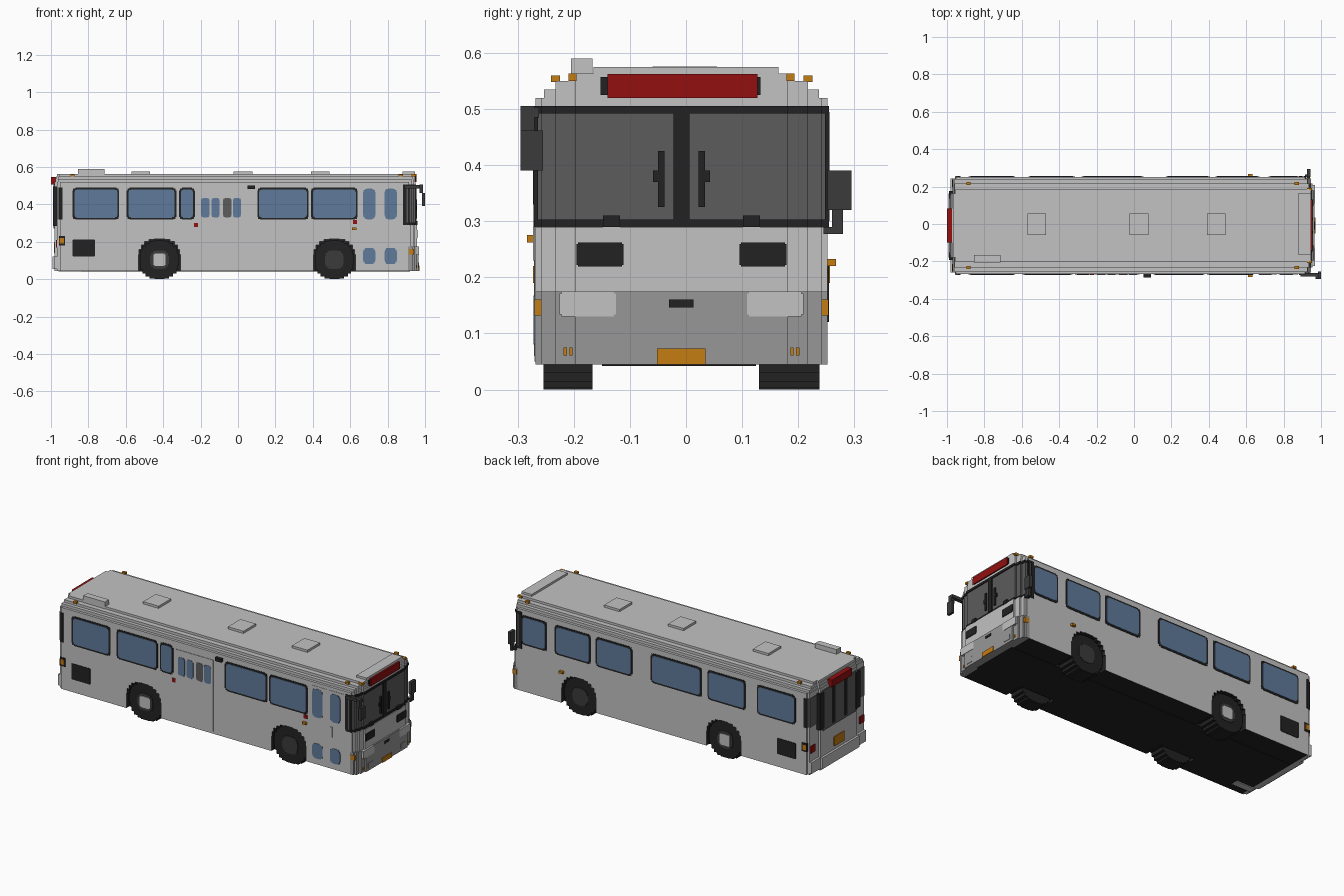
import bpy, bmesh, math

if "Cube" in bpy.data.objects:
    bpy.data.objects.remove(bpy.data.objects["Cube"], do_unlink=True)


def material(name, r, g, b):
    m = bpy.data.materials.new(name)
    m.use_nodes = True
    m.diffuse_color = (r, g, b, 1)
    m.node_tree.nodes["Principled BSDF"].inputs["Base Color"].default_value = (r, g, b, 1)
    return m


BODY = material("light grey paint", .54, .54, .54)
BUMPER = material("bumper grey", .31, .31, .31)
BLACK = material("black rubber", .016, .016, .016)
SCREEN = material("dark windscreen", .107, .107, .107)
MIRROR = material("mirror grey", .043, .043, .043)
GLASS = material("blue glass", .115, .195, .325)
RED = material("red", .29, .005, .005)
AMBER = material("amber", .56, .2, .006)

YC = -.008            # centre line of the coach body
HW = .26              # half width
RIGHT, LEFT = YC - HW, YC + HW
WHEELS = (-.42, .515)
AXLE, TYRE, ARCH = .104, .104, .112


def prism(name, pts, axis, a, b, mat):
    """Extrude a 2D outline along x (y,z), y (x,z) or z (x,y)."""
    place = {"x": lambda p, t: (t, p[0], p[1]),
             "y": lambda p, t: (p[0], t, p[1]),
             "z": lambda p, t: (p[0], p[1], t)}[axis]
    clean = [p for i, p in enumerate(pts) if math.dist(p, pts[i - 1]) > 1e-5]
    bm = bmesh.new()
    rings = [[bm.verts.new(place(p, t)) for p in clean] for t in (a, b)]
    n = len(clean)
    for ring in rings:
        bm.faces.new(ring)
    for i in range(n):
        j = (i + 1) % n
        bm.faces.new((rings[0][i], rings[0][j], rings[1][j], rings[1][i]))
    bmesh.ops.recalc_face_normals(bm, faces=bm.faces)
    me = bpy.data.meshes.new(name)
    bm.to_mesh(me)
    bm.free()
    me.materials.append(mat)
    ob = bpy.data.objects.new(name, me)
    bpy.context.collection.objects.link(ob)
    return ob


def box(name, x, y, z, mat):
    return prism(name, [(x[0], y[0]), (x[1], y[0]), (x[1], y[1]), (x[0], y[1])], "z", *z, mat)


def outline(cu, cv, hu, hv, c, n):
    """Rectangle with staircase corners; c = hu = hv gives a stepped disc."""
    stair = []
    for i in range(n):
        a, b = (math.pi / 2 * k / n for k in (i, i + 1))
        stair += [(c * math.cos(a), c * math.sin(a)), (c * math.cos(a), c * math.sin(b))]
    stair.append((0, c))
    q = [(hu - c + u, hv - c + v) for u, v in stair]
    pts = q + [(-u, v) for u, v in q[::-1]] + [(-u, -v) for u, v in q] + [(u, -v) for u, v in q[::-1]]
    return [(cu + u, cv + v) for u, v in pts]


def side_panel(name, side, x, z, c, mat, depth, n=3):
    face = RIGHT if side < 0 else LEFT
    pts = outline(sum(x) / 2, sum(z) / 2, (x[1] - x[0]) / 2, (z[1] - z[0]) / 2, c, n)
    return prism(name, pts, "y", face - side * .01, face + side * depth, mat)


def end_panel(name, x, y, z, c, mat, n=2):
    pts = outline(sum(y) / 2, sum(z) / 2, (y[1] - y[0]) / 2, (z[1] - z[0]) / 2, c, n)
    return prism(name, pts, "x", *x, mat)


NOSE = ((0, .19), (.01, .225), (.02, .25), (.033, HW))
TAIL = ((0, .17), (.013, .25), (.027, HW))


def end_half(x, steps, inward, hw):
    """Stepped plan corner from the centre line out to half width hw."""
    pts, last = [], 0
    for d, h in steps:
        if last >= hw:
            break
        h = hw if (d, h) == steps[-1] else min(h, hw)
        pts += [(x + inward * d, last), (x + inward * d, h)]
        last = h
    return pts[1:]


def slab(name, z, mat, xr, xf, hw=HW, nose=False, tail=False):
    front = end_half(xf, NOSE, -1, hw) if nose else [(xf, hw)]
    rear = end_half(xr, TAIL, 1, hw) if tail else [(xr, hw)]
    half = front + rear[::-1]
    pts = half + [(x, -y) for x, y in half[::-1]]
    return prism(name, [(x, YC + y) for x, y in pts], "z", *z, mat)


# Main shell, with stepped wheel arches cut in its side outline
X0, X1, Z0, Z1 = -.945, .91, .045, .505
shell = [(X0, Z1), (X0, Z0)]
for wx in WHEELS:
    arc = [p for p in outline(wx, AXLE, ARCH, ARCH, ARCH, 6) if p[1] > AXLE]
    arc.sort(key=lambda p: math.atan2(p[1] - AXLE, p[0] - wx), reverse=True)
    shell += [(wx - ARCH, Z0)] + arc + [(wx + ARCH, Z0)]
shell += [(X1, Z0), (X1, Z1)]
body = prism("body_shell", shell, "y", RIGHT, LEFT, BODY)
body.data.materials.append(BLACK)
for f in body.data.polygons:
    in_arch = any(abs(f.center.x - w) < ARCH + .005 for w in WHEELS)
    if abs(f.normal.y) < .5 and f.center.z < .25 and (in_arch or f.normal.z < -.5):
        f.material_index = 1
box("underfloor", (-.94, .92), (-.15, .125), (.042, .23), BLACK)
box("exhaust", (-.96, -.84), (-.22, -.18), (.04, .06), BODY)

# Nose layers
slab("front_bumper", (.045, .175), BUMPER, X1, .965, nose=True)
slab("front_panel", (.175, .29), BODY, X1, .957, nose=True)
slab("windscreen_sill", (.29, .303), BLACK, .882, .953, .263, nose=True)
slab("windscreen", (.303, .492), SCREEN, .895, .948, .262, nose=True)
slab("windscreen_header", (.492, .505), BLACK, .882, .953, .263, nose=True)
for s, f in ((-1, RIGHT), (1, LEFT)):
    box("windscreen_side_post", (.882, .9), (f - .004, f + .004), (.3, .495), BLACK)
    box("windscreen_corner_post", (.908, .918), (f - .004, f + .004), (.3, .495), BLACK)

# Tail layers
slab("rear_lower", (.045, .32), BODY, -.98, X0, tail=True)
slab("rear_window", (.32, .49), SCREEN, -.983, X0, .262, tail=True)
slab("rear_upper", (.49, .505), BODY, -.98, X0, tail=True)
end_panel("rear_window_centre", (-.986, -.97), (-.165, .149), (.27, .505), .02, SCREEN)
for s in (-1, 1):
    for d, w in ((.165, .02), (.055, .012)):
        y = YC + s * d
        box("rear_window_post", (-.989, -.96), (y - w, y + w), (.285, .495), BLACK)
    box("rear_side_post", (-.955, -.938), (YC + s * HW - .004, YC + s * HW + .004), (.32, .49), BLACK)
    y = YC + s * .225
    box("tail_lamp", (-.974, -.95), (y - .02, y + .02), (.17, .21), RED)
    y = YC + s * .258
    box("rear_side_marker_frame", (-.957, -.925), (y - .005, y + .005), (.18, .23), BLACK)
    box("rear_side_marker", (-.954, -.93), (y - .007, y + .007), (.19, .22), AMBER)
slab("rear_bumper", (.055, .12), BODY, -.993, -.94, .25, tail=True)
end_panel("rear_plate", (-.985, -.97), (-.055, .04), (.14, .195), .01, AMBER)
box("rear_sign", (-1.0, -.96), (-.1, .084), (.505, .547), RED)

# Stepped roof
for i, (z, hw) in enumerate((((.505, .52), .26), ((.52, .535), .245), ((.535, .55), .225), ((.55, .563), .195))):
    slab("roof_step", z, BODY, -.98 + i * .004, .948 - i * .001, hw, nose=True, tail=True)
box("roof_front_cap", (.88, .945), (-.165, .165), (.56, .575), BODY)
for x in (-.52, .027, .44):
    box("roof_hatch", (x - .05, x + .05), (-.06, .055), (.56, .576), BODY)
box("roof_vent", (-.855, -.715), (-.205, -.167), (.545, .59), BODY)
for s in (-1, 1):
    y = YC + s * .194
    box("front_clearance_lamp", (.925, .951), (y - .007, y + .007), (.55, .563), AMBER)
    for x in (-.885, .87):
        y = YC + s * .225
        box("roof_side_lamp", (x - .011, x + .011), (y - .008, y + .008), (.548, .56), AMBER)

# Front details
box("destination_sign_frame", (.935, .951), (-.152, .133), (.525, .557), BLACK)
box("destination_sign", (.935, .955), (-.14, .127), (.52, .562), RED)
box("windscreen_pillar", (.94, .955), (-.022, .006), (.3, .495), BLACK)
for s in (-1, 1):
    y = YC + s * .036
    box("wiper_blade", (.946, .956), (y - .006, y + .006), (.325, .425), BLACK)
    y = YC + s * .043
    box("wiper_joint", (.946, .955), (y - .008, y + .008), (.37, .39), BLACK)
    y = YC + s * .125
    box("wiper_base", (.946, .961), (y - .015, y + .015), (.29, .31), BLACK)
    y = YC + s * .145
    end_panel("front_vent", (.95, .961), (y - .042, y + .042), (.219, .262), .01, BLACK)
    y = YC + s * .167
    end_panel("headlamp", (.955, .967), (y - .05, y + .05), (.13, .175), .012, BODY)
    y = YC + s * .15
    end_panel("bumper_pad", (.955, .967), (y - .022, y + .022), (.06, .09), .005, BUMPER)
    for d in (.197, .207):
        y = YC + s * d
        box("bumper_lamp", (.945, .958), (y - .003, y + .003), (.061, .075), AMBER)
    y = YC + s * .254
    box("corner_marker", (.915, .94), (y - .008, y + .008), (.132, .16), AMBER)
    y = YC + s * .255
    box("side_lamp", (.61, .634), (y - .02, y + .02), (.24 - s * .014 - .006, .24 - s * .014 + .007) if s > 0 else (.262, .275), AMBER)
box("front_slot", (.955, .968), (-.03, .013), (.146, .16), BLACK)
box("front_plate", (.955, .97), (-.052, .035), (.045, .073), AMBER)

# Side windows
ROWS = {-1: ((-.885, -.635), (-.595, -.33), (-.315, -.23), (.103, .378), (.39, .64)),
        1: ((-.885, -.635), (-.565, -.315), (-.28, .05), (.17, .405), (.435, .67), (.72, .885))}
for s, row in ROWS.items():
    for x in row:
        side_panel("window_frame", s, x, (.318, .49), .03, BLACK, .002)
        side_panel("window_glass", s, (x[0] + .01, x[1] - .01), (.328, .48), .024, GLASS, .004)
    side_panel("engine_grille", s, (-.885, -.765), (.12, .212), .01, BLACK, .003, 2)

# Middle door
side_panel("middle_door", -1, (-.215, .03), (.06, .475), .001, BODY, .003, 1)
for x, m in ((-.175, GLASS), (-.12, GLASS), (-.058, SCREEN), (-.006, GLASS)):
    side_panel("middle_door_window", -1, (x - .022, x + .022), (.33, .435), .02, m, .005)

# Front door
for x in ((.665, .765), (.772, .876)):
    side_panel("front_door_leaf", -1, x, (.05, .5), .001, BODY, .002, 1)
for x in (.702, .816):
    for z, c in (((.32, .485), .032), ((.08, .168), .032)):
        side_panel("front_door_window", -1, (x - .033, x + .033), z, c, GLASS, .004, 4)
side_panel("door_handle", -1, (.78, .798), (.23, .29), .002, BODY, .005, 1)
for x, z in ((.625, .305), (-.225, .29)):
    side_panel("red_button", -1, (x - .011, x + .011), (z - .011, z + .011), .004, RED, .004, 1)
box("side_camera", (.05, .09), (-.285, -.262), (.482, .502), BLACK)

# Wheels
for wx in WHEELS:
    for s, y0, y1 in ((-1, -.167, -.254), (1, .13, .238)):
        rear = wx < 0
        prism("tyre", outline(wx, AXLE, TYRE, TYRE, TYRE, 6), "y", y0, y1, BLACK)
        prism("wheel_rim", outline(wx, AXLE, .05, .05, .05, 4), "y", y0, y1 + s * .003, MIRROR)
        if rear:
            prism("wheel_hub", outline(wx, AXLE, .033, .033, .02, 2), "y", y0, y1 + s * .006, BODY)

# Mirrors
box("right_mirror_arm", (.89, .99), (-.282, -.262), (.485, .503), MIRROR)
box("right_mirror_bracket", (.97, .99), (-.295, -.27), (.46, .505), MIRROR)
box("right_mirror", (.985, 1.0), (-.295, -.255), (.39, .462), MIRROR)
box("left_mirror_arm", (.915, .94), (.245, .265), (.277, .29), MIRROR)
box("left_mirror_bracket", (.925, .94), (.26, .28), (.277, .33), MIRROR)
box("left_mirror", (.925, .943), (.252, .295), (.32, .39), MIRROR)
